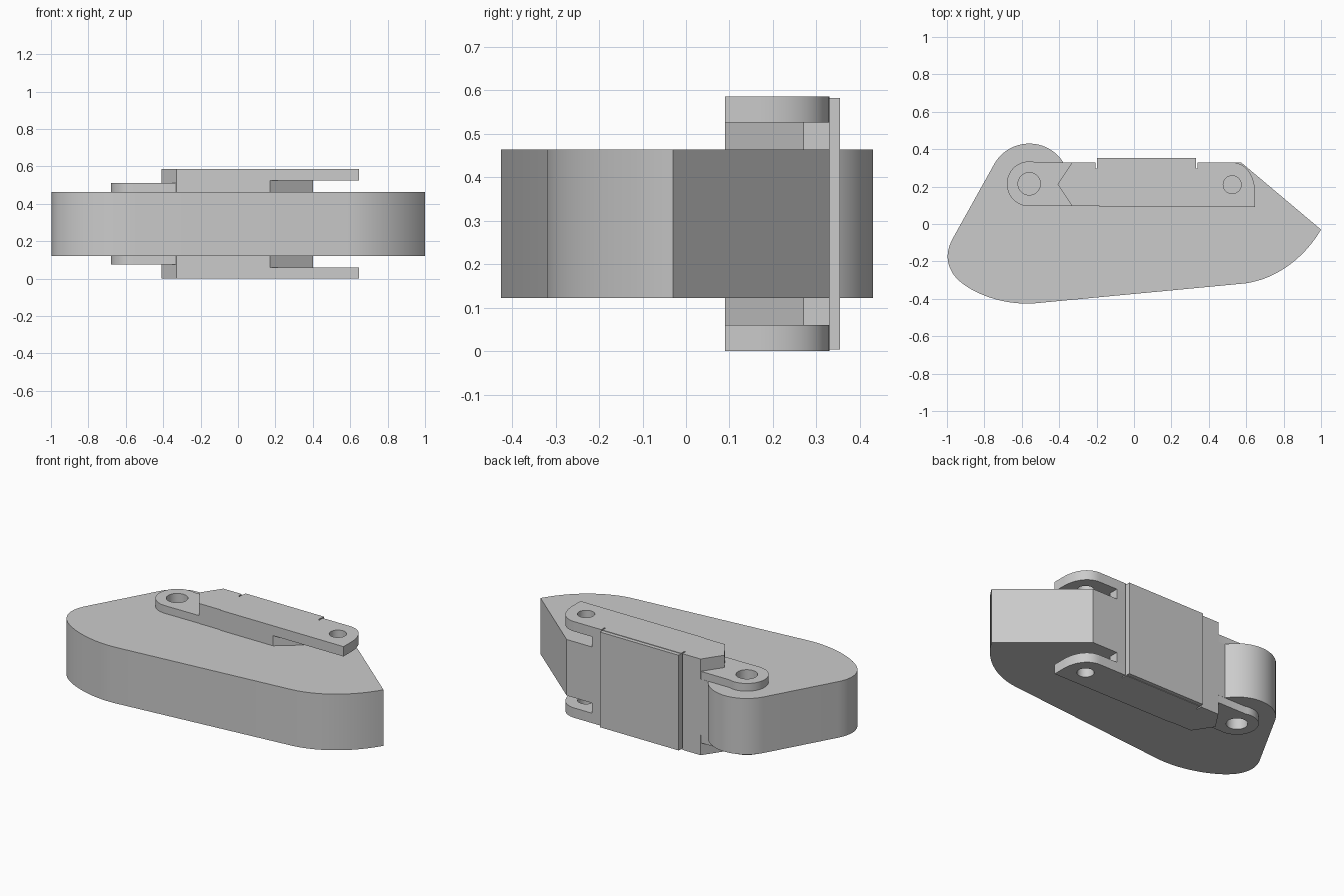
import bpy, bmesh, math
from mathutils import Vector
from mathutils.geometry import interpolate_bezier

cube = bpy.data.objects.get("Cube")
if cube:
    bpy.data.objects.remove(cube, do_unlink=True)

grey = bpy.data.materials.new("plain grey")
grey.use_nodes = True
grey.diffuse_color = (0.6, 0.6, 0.6, 1)
grey.node_tree.nodes["Principled BSDF"].inputs["Base Color"].default_value = grey.diffuse_color

MID = 0.2925           # height of the symmetry plane
PIVOT = (-0.56, 0.215)
BACK = 0.33            # y of the flat back


def arc(centre, r, a0, a1, n=24):
    steps = [math.radians(a0 + (a1 - a0) * i / n) for i in range(n + 1)]
    return [(centre[0] + r * math.cos(a), centre[1] + r * math.sin(a)) for a in steps]


def circle(centre, r):
    return arc(centre, r, 0, 360, 32)[:-1]


def bezier(a, b, c, d, n=14):
    pts = interpolate_bezier(*[Vector((*p, 0)) for p in (a, b, c, d)], n)
    return [(p.x, p.y) for p in pts]


def prism(name, outline, z0, z1, holes=()):
    """Extrude a flat outline, with optional holes, from z0 to z1."""
    bm = bmesh.new()
    edges = []
    for loop in (outline, *holes):
        vs = [bm.verts.new((x, y, z0)) for x, y in loop]
        edges += [bm.edges.new((v, vs[i - 1])) for i, v in enumerate(vs)]
    bmesh.ops.triangle_fill(bm, edges=edges, use_beauty=True, normal=(0, 0, 1))
    ext = bmesh.ops.extrude_face_region(bm, geom=bm.faces[:])
    for v in ext["geom"]:
        if isinstance(v, bmesh.types.BMVert):
            v.co.z = z1
    bmesh.ops.recalc_face_normals(bm, faces=bm.faces[:])
    mesh = bpy.data.meshes.new(name)
    bm.to_mesh(mesh)
    bm.free()
    mesh.materials.append(grey)
    ob = bpy.data.objects.new(name, mesh)
    bpy.context.collection.objects.link(ob)
    bpy.ops.object.select_all(action="DESELECT")
    ob.select_set(True)
    bpy.context.view_layer.objects.active = ob
    bpy.ops.object.shade_smooth_by_angle(angle=math.radians(25))
    return ob


def pair(name, outline, z0, z1, holes=()):
    """Same part above and below the body."""
    prism("upper_" + name, outline, z0, z1, holes)
    prism("lower_" + name, outline, 2 * MID - z1, 2 * MID - z0, holes)


def groove(x):
    """Narrow slit in the back, running from right to left."""
    return [(x + 0.004, BACK), (x + 0.004, 0.298), (x - 0.004, 0.298), (x - 0.004, BACK)]


grooves = groove(0.335) + groove(-0.202)

# Main body slab
body = [(1, -0.03), (0.572, BACK)] + grooves + arc(PIVOT, 0.215, 32.3, 150)
body += bezier((-0.965, -0.07), (-1.0, -0.13), (-1.013, -0.2), (-0.965, -0.27))
body += bezier((-0.965, -0.27), (-0.91, -0.35), (-0.73, -0.435), (-0.54, -0.425))[1:]
body += bezier((0.59, -0.318), (0.74, -0.30), (0.90, -0.2), (1, -0.03))[:-1]
prism("body", body, 0.122, 0.463, [circle(PIVOT, 0.06)])
prism("pivot_pin", circle(PIVOT, 0.06), 0.2, 0.385)

# Rounded tabs around the pivot hole
tab = [(-0.3, 0.097), (-0.3, 0.329)] + arc(PIVOT, 0.12, 72, 270)
pair("pivot_tab", tab, 0.463, 0.51, [circle(PIVOT, 0.06)])

# Spacers with a slanted end, between the arms and the body
vee = [(-0.33, BACK), (-0.408, 0.213), (-0.33, 0.095), (-0.185, 0.095), (-0.185, 0.09)]
pair("spacer", [(0.4, 0.27), (0.4, BACK)] + grooves + vee + [(0.172, 0.09)], 0.463, 0.525)

# Long arms with a small pin hole
tip = bezier((0.647, 0.17), (0.645, 0.26), (0.6, BACK), (0.52, BACK))
arm = [(0.647, 0.09)] + tip + grooves + vee
pair("arm", arm, 0.525, 0.585, [circle((0.525, 0.21), 0.048)])

# Back cover plate
plate = [(-0.198, 0.32), (0.331, 0.32), (0.331, 0.354), (-0.198, 0.354)]
prism("back_plate", plate, 0.003, 0.582)
